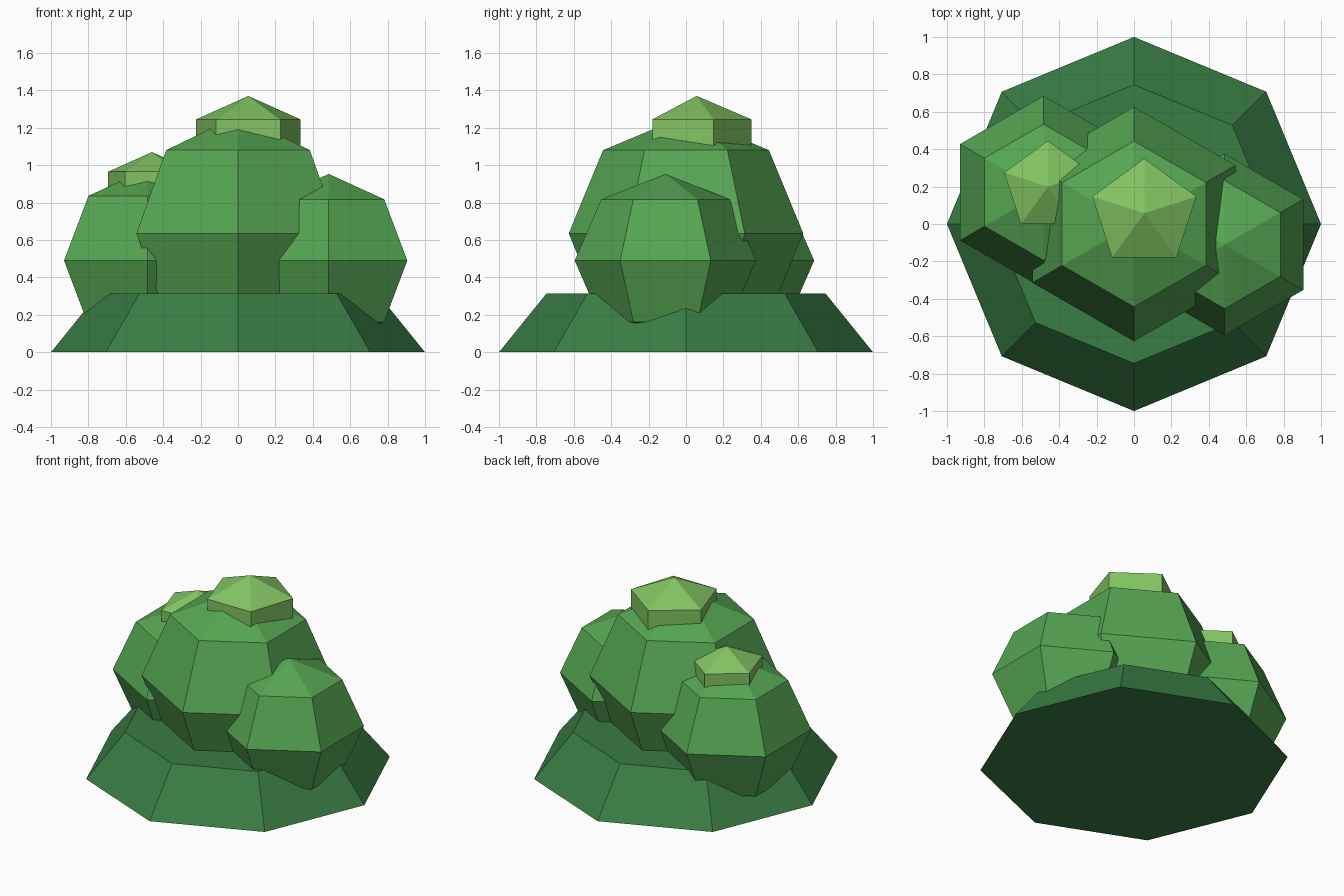
import bpy
import bmesh
from math import sin, cos, pi

cube = bpy.data.objects.get("Cube")
if cube:
    bpy.data.objects.remove(cube, do_unlink=True)


def make_material(name, rgb):
    mat = bpy.data.materials.new(name)
    mat.use_nodes = True
    mat.diffuse_color = (*rgb, 1)
    mat.node_tree.nodes["Principled BSDF"].inputs["Base Color"].default_value = (*rgb, 1)
    return mat


dark_green = make_material("dark green", (0.042, 0.205, 0.058))
leaf_green = make_material("leaf green", (0.093, 0.381, 0.087))
light_green = make_material("light green", (0.223, 0.552, 0.122))


def lathe(name, profile, sides, centre, mat):
    """Spin a bottom-to-top (radius, z) profile into a faceted solid; one corner faces +y."""
    bm = bmesh.new()
    rings = []
    for radius, z in profile:
        if radius < 0.001:
            rings.append([bm.verts.new((0, 0, z))] * sides)
        else:
            angles = [pi / 2 + 2 * pi * i / sides for i in range(sides)]
            rings.append([bm.verts.new((radius * cos(a), radius * sin(a), z)) for a in angles])
    for low, high in zip(rings, rings[1:]):
        for i in range(sides):
            j = (i + 1) % sides
            corners = dict.fromkeys((low[i], low[j], high[j], high[i]))
            bm.faces.new(list(corners))
    # Close flat ends
    for ring in (rings[0], rings[-1]):
        if ring[0] is not ring[1]:
            bm.faces.new(ring)
    bmesh.ops.recalc_face_normals(bm, faces=bm.faces)
    mesh = bpy.data.meshes.new(name)
    bm.to_mesh(mesh)
    bm.free()
    mesh.materials.append(mat)
    obj = bpy.data.objects.new(name, mesh)
    obj.location = centre
    bpy.context.collection.objects.link(obj)
    return obj


def ball(name, centre, radius, height, sides, bands, mat):
    """Low-poly ball with the given horizontal radius and half height."""
    steps = [pi * k / bands for k in range(bands + 1)]
    profile = [(radius * sin(t), -height * cos(t)) for t in steps]
    return lathe(name, profile, sides, centre, mat)


# Sloping ground-level foliage
lathe("base_mound", [(1.0, 0), (0.745, 0.315)], 8, (0, 0, 0), dark_green)

# Three main clumps
ball("centre_clump", (0, 0, 0.635), 0.627, 0.63, 6, 4, leaf_green)
ball("left_clump", (0.485, -0.11, 0.49), 0.485, 0.463, 6, 4, leaf_green)
ball("right_clump", (-0.484, 0.17, 0.49), 0.515, 0.49, 6, 4, leaf_green)

# Bright tufts on top
ball("centre_tuft", (0.055, 0.057, 1.12), 0.338, 0.25, 5, 3, light_green)
ball("right_tuft", (-0.46, 0.199, 0.86), 0.284, 0.21, 5, 3, light_green)
